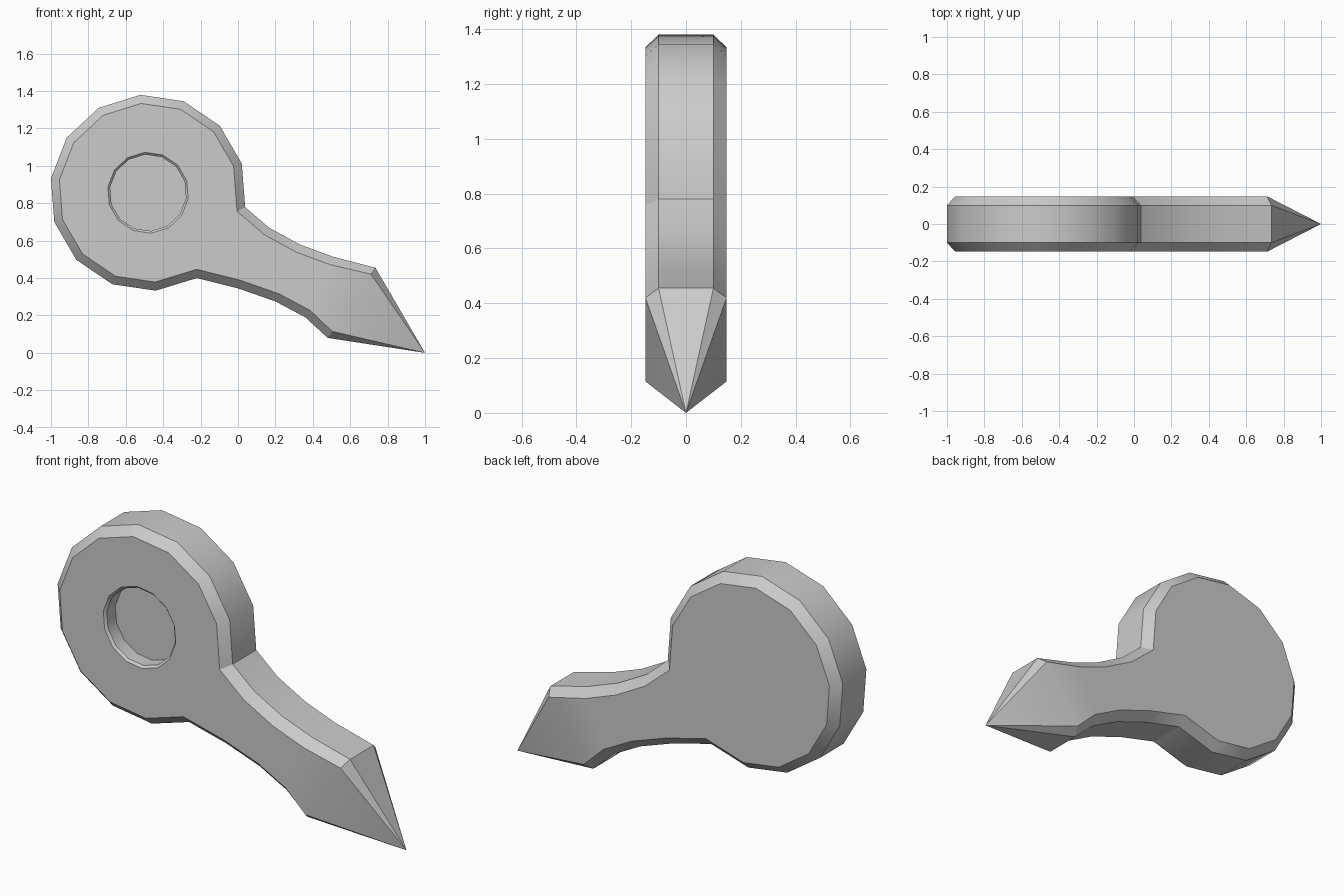
import bpy
import bmesh
from math import radians, cos, sin, pi
from mathutils import Vector

if "Cube" in bpy.data.objects:
    bpy.data.objects.remove(bpy.data.objects["Cube"])

SIDES = 14
CENTRE = Vector((-0.481, 0.856))
HEAD_RADIUS = 0.525
CHAMFER = 0.045
RIM_Y, FACE_Y = 0.1, 0.148
START = radians(-8.4)


def ring(radius, count=SIDES):
    step = 2 * pi / SIDES
    return [CENTRE + radius * Vector((cos(START + i * step), sin(START + i * step)))
            for i in range(count)]


def inset(points, amount):
    """Mitred inset of an open outline; its ends slide along the closing line."""
    end_dir = (points[-1] - points[0]).normalized()
    result = [points[0] + end_dir * 0.042]
    for a, b, c in zip(points, points[1:], points[2:]):
        n1, n2 = [Vector((-d.y, d.x)).normalized() for d in (b - a, c - b)]
        result.append(b + (n1 + n2) * amount / (1 + n1.dot(n2)))
    return result + [points[-1] - end_dir * 0.042]


# Outline, counter-clockwise from the upper end of the arm to the lower end
arm_top = [(0.735, 0.455), (0.505, 0.515), (0.33, 0.58), (0.165, 0.67)]
arm_bottom = [(-0.22, 0.40), (0.0, 0.345), (0.20, 0.275), (0.36, 0.19), (0.48, 0.08)]
outer = [Vector(p) for p in arm_top] + ring(HEAD_RADIUS, 12) + [Vector(p) for p in arm_bottom]
inner = inset(outer, CHAMFER)

bm = bmesh.new()


def add_loop(points, y):
    return [bm.verts.new((p.x, y, p.y)) for p in points]


def bridge(a, b, closed=False):
    for i in range(len(a) if closed else len(a) - 1):
        j = (i + 1) % len(a)
        bm.faces.new((a[i], a[j], b[j], b[i]))


def loop_edges(loop):
    return [bm.edges.get(pair) or bm.edges.new(pair)
            for pair in zip(loop, loop[1:] + loop[:1])]


# Chamfered rim of head and arm
loops = [add_loop(inner, -FACE_Y), add_loop(outer, -RIM_Y),
         add_loop(outer, RIM_Y), add_loop(inner, FACE_Y)]
for a, b in zip(loops, loops[1:]):
    bridge(a, b)
bm.faces.new(loops[-1])

# Eight-sided pointed tip
tip = bm.verts.new((1.0, 0, 0))
section = [lp[0] for lp in loops] + [lp[-1] for lp in reversed(loops)]
for a, b in zip(section, section[1:] + section[:1]):
    bm.faces.new((a, b, tip))

# Round blind recess in the front face
hole = [add_loop(ring(0.217), -FACE_Y), add_loop(ring(0.205), -FACE_Y + 0.012),
        add_loop(ring(0.205), -FACE_Y + 0.085)]
for a, b in zip(hole, hole[1:]):
    bridge(a, b, closed=True)
bm.faces.new(hole[-1])
bmesh.ops.triangle_fill(bm, use_beauty=True,
                        edges=loop_edges(loops[0]) + loop_edges(hole[0]))
bmesh.ops.recalc_face_normals(bm, faces=bm.faces)

mesh = bpy.data.meshes.new("pointer_body")
bm.to_mesh(mesh)
bm.free()
body = bpy.data.objects.new("pointer_body", mesh)
bpy.context.collection.objects.link(body)

# Plain grey material
grey = bpy.data.materials.new("light grey")
grey.use_nodes = True
colour = (0.6, 0.6, 0.6, 1)
grey.diffuse_color = colour
grey.node_tree.nodes["Principled BSDF"].inputs["Base Color"].default_value = colour
mesh.materials.append(grey)

bpy.ops.object.select_all(action="DESELECT")
body.select_set(True)
bpy.context.view_layer.objects.active = body
bpy.ops.object.shade_smooth_by_angle(angle=radians(30))
